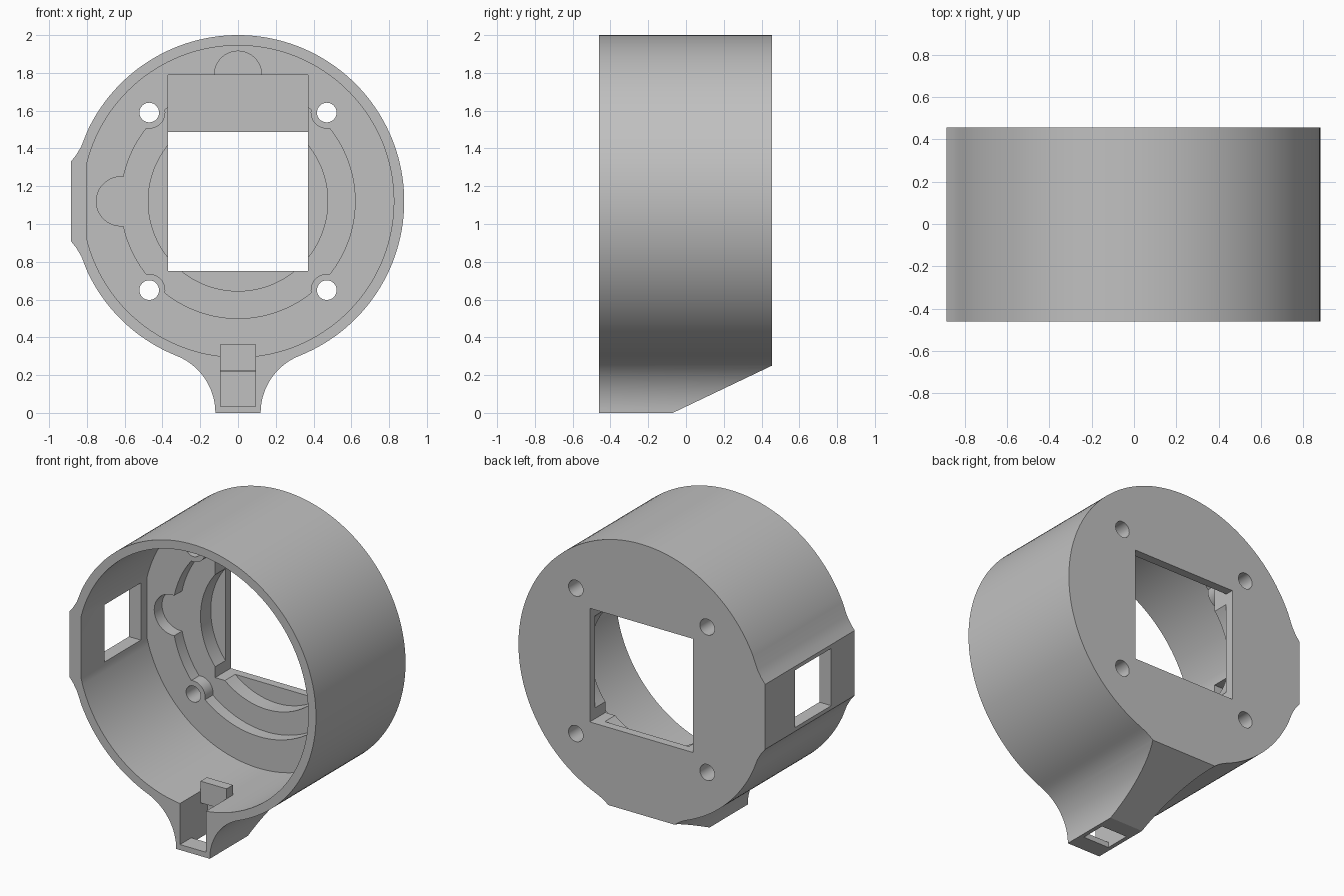
import bpy, bmesh, math
from math import sin, cos, pi, radians, sqrt

cube = bpy.data.objects.get("Cube")
if cube:
    bpy.data.objects.remove(cube, do_unlink=True)

CZ = 1.12                   # height of the ring axis
FRONT, BACK = -0.46, 0.455
PLATE, STEP, LIP = 0.215, 0.295, 0.40   # depths of the stepped back plate

grey = bpy.data.materials.new("light_grey")
grey.use_nodes = True
grey.diffuse_color = (0.53, 0.53, 0.53, 1)
grey.node_tree.nodes["Principled BSDF"].inputs["Base Color"].default_value = grey.diffuse_color


def prism(name, points, lo, hi, axis="y"):
    """Extrude an (x, z) outline along y, or a (y, z) outline along x."""
    def place(p, d):
        return (p[0], d, p[1]) if axis == "y" else (d, p[0], p[1])
    bm = bmesh.new()
    face = bm.faces.new([bm.verts.new(place(p, lo)) for p in points])
    extruded = bmesh.ops.extrude_face_region(bm, geom=[face])["geom"]
    for v in extruded:
        if isinstance(v, bmesh.types.BMVert):
            v.co["xyz".index(axis)] = hi
    bmesh.ops.recalc_face_normals(bm, faces=bm.faces)
    mesh = bpy.data.meshes.new(name)
    bm.to_mesh(mesh)
    bm.free()
    mesh.materials.append(grey)
    obj = bpy.data.objects.new(name, mesh)
    bpy.context.collection.objects.link(obj)
    return obj


def arc(cx, cz, r, start, end, n):
    angles = [radians(start + (end - start) * i / n) for i in range(n + 1)]
    return [(cx + r * cos(a), cz + r * sin(a)) for a in angles]


def cylinder(name, x, z, r, lo, hi, n=64):
    return prism(name, arc(x, z, r, 0, 360, n)[:-1], lo, hi)


def box(name, x0, x1, y0, y1, z0, z1):
    return prism(name, [(x0, z0), (x1, z0), (x1, z1), (x0, z1)], y0, y1)


def combine(target, tool, operation="DIFFERENCE"):
    mod = target.modifiers.new("cut", "BOOLEAN")
    mod.operation, mod.object, mod.solver = operation, tool, "EXACT"
    bpy.context.view_layer.objects.active = target
    bpy.ops.object.modifier_apply(modifier=mod.name)
    bpy.data.objects.remove(tool, do_unlink=True)


# Outer shell: ring with a flat on the right side and a flared foot
fillet = 0.325
foot_x = 0.12 + fillet
tangent = math.degrees(math.atan2(CZ, foot_x))
foot_right = arc(foot_x, 0, fillet, 180, 180 - (tangent - 0) + 0, 16)
foot_right = arc(foot_x, 0, fillet, 180, 180 - tangent, 16)
foot_left = [(-x, z) for x, z in reversed(foot_right)]
flat = [(-0.83, 0.29), (-0.857, 0.245), (-0.885, 0.21)]
side = [(x, CZ + z) for x, z in flat] + [(x, CZ - z) for x, z in reversed(flat)]
outline = (foot_right + arc(0, CZ, 0.88, -tangent, 155, 96)[1:] + side
           + arc(0, CZ, 0.88, 205, 180 + tangent, 24)[:-1] + foot_left)
body = prism("housing", outline, FRONT, BACK)

# Sloped underside toward the back
combine(body, prism("slope", [(-0.07, 0), (0.98, 0.5), (0.98, -0.3), (-0.70, -0.3)],
                    -1, 1, "x"))

# Main bore with an inner flat
half = math.degrees(math.acos(0.80 / 0.825))
combine(body, prism("bore", arc(0, CZ, 0.825, half - 180, 180 - half, 128), -0.7, PLATE))

# First recess, leaving a rounded boss at each screw
recess = cylinder("recess", 0, CZ, 0.62, 0.1, STEP, 128)
corners = [(sx * 0.47, CZ + sz * 0.47) for sx in (-1, 1) for sz in (-1, 1)]
for x, z in corners:
    combine(recess, cylinder("boss", x, z, 0.085, 0, 0.5, 40))
combine(body, recess)
combine(body, cylinder("side_lobe", -0.62, CZ, 0.13, 0.09, STEP))
combine(body, cylinder("top_lobe", 0, 1.79, 0.125, 0.08, STEP))

# Deeper recesses and the rectangular through opening
combine(body, cylinder("inner_recess", 0, CZ, 0.475, 0.07, LIP, 128))
combine(body, box("pocket", -0.37, 0.37, 0.06, LIP, 0.752, 1.79))
combine(body, box("opening", -0.37, 0.37, 0.05, 0.7, 0.752, 1.487))

# Screw holes
for x, z in corners:
    combine(body, cylinder("screw_hole", x, z, 0.052, 0.04, 0.7, 32))

# Window through the flat side
combine(body, box("side_window", -1.1, -0.7, -0.22, 0.15, 0.935, 1.305))

# Slot in the foot, its undercut and the outlet below
W = 0.093
combine(body, box("foot_slot", -W, W, -0.7, -0.24, 0.035, 0.5))
combine(body, box("undercut", -W, W, -0.3, -0.18, 0.035, 0.22))
combine(body, box("outlet", -W, W, -0.345, -0.18, -0.2, 0.1))

# Catch above the slot
combine(body, box("catch", -W, W, -0.25, -0.185, 0.225, 0.365), "UNION")

bpy.ops.object.select_all(action="DESELECT")
body.select_set(True)
bpy.context.view_layer.objects.active = body
bpy.ops.object.shade_smooth_by_angle(angle=radians(20))
